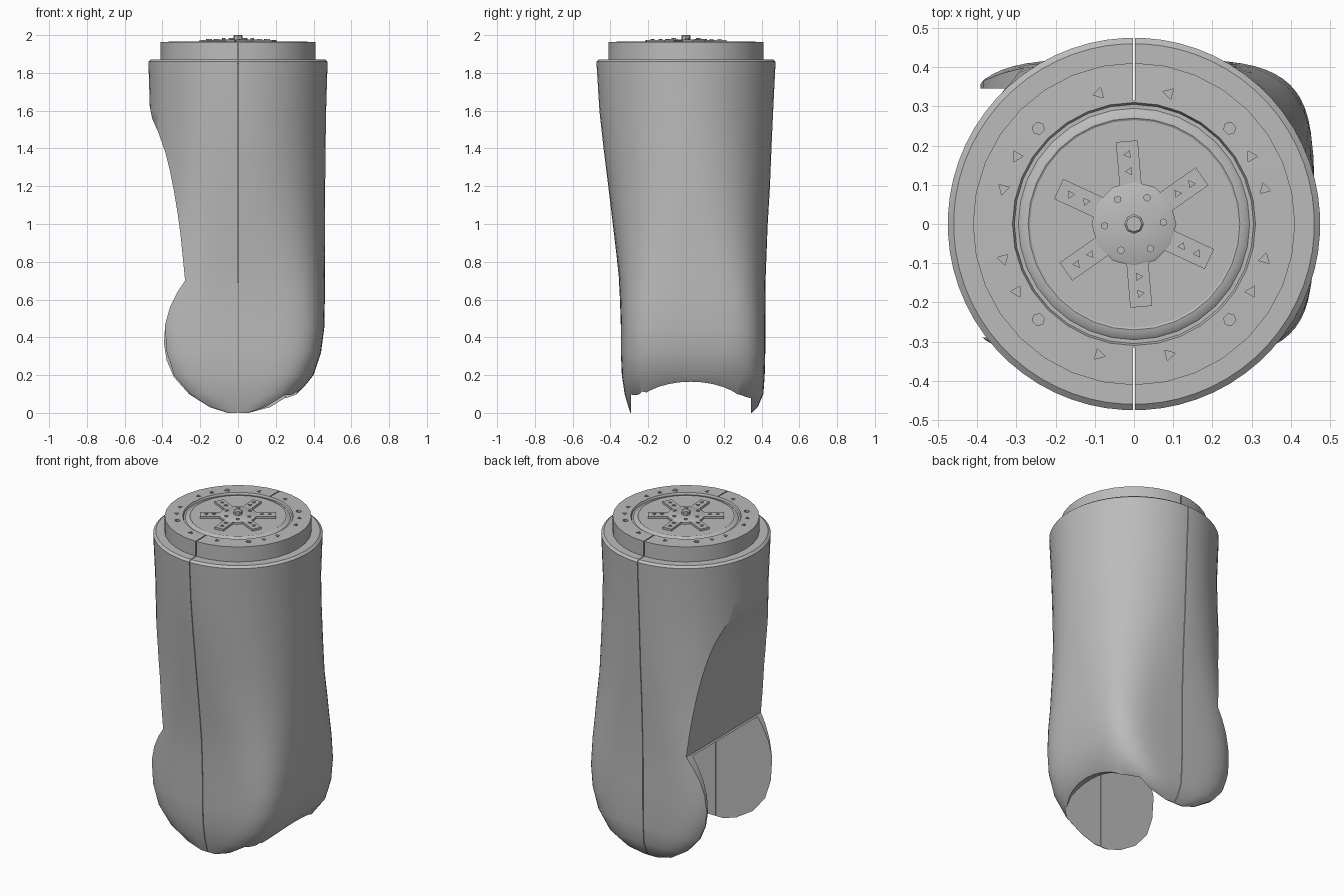
import bpy, bmesh, math
from mathutils import Matrix

if "Cube" in bpy.data.objects:
    bpy.data.objects.remove(bpy.data.objects["Cube"])

grey = bpy.data.materials.new("plain_grey")
grey.use_nodes = True
COLOUR = (0.5, 0.5, 0.5, 1)
grey.diffuse_color = COLOUR
grey.node_tree.nodes["Principled BSDF"].inputs["Base Color"].default_value = COLOUR


def make(name, bm):
    bmesh.ops.recalc_face_normals(bm, faces=bm.faces)
    mesh = bpy.data.meshes.new(name)
    bm.to_mesh(mesh)
    bm.free()
    mesh.materials.append(grey)
    ob = bpy.data.objects.new(name, mesh)
    bpy.context.collection.objects.link(ob)
    return ob


def loft(name, rings):
    """Skin a list of equal rings and close both ends."""
    bm = bmesh.new()
    rows = [[bm.verts.new(p) for p in ring] for ring in rings]
    n = len(rows[0])
    for a, b in zip(rows, rows[1:]):
        for i in range(n):
            j = (i + 1) % n
            bm.faces.new((a[i], a[j], b[j], b[i]))
    bm.faces.new(rows[0])
    bm.faces.new(rows[-1])
    return make(name, bm)


def lathe(name, profile, sides):
    turn = [math.tau * i / sides for i in range(sides)]
    return loft(name, [[(r * math.cos(t), r * math.sin(t), z) for t in turn]
                       for r, z in profile])


def add_box(bm, lo, hi):
    size = [b - a for a, b in zip(lo, hi)]
    mid = [(a + b) / 2 for a, b in zip(lo, hi)]
    bmesh.ops.create_cube(bm, size=1, matrix=Matrix.Translation(mid) @ Matrix.Diagonal((*size, 1)))


def add_prism(bm, radius, angle, z0, z1, size, sides):
    """Small upright prism placed on a circle around the z axis."""
    place = Matrix.Rotation(angle, 4, "Z") @ Matrix.Translation((radius, 0, (z0 + z1) / 2))
    bmesh.ops.create_cone(bm, cap_ends=True, segments=sides, radius1=size, radius2=size,
                          depth=z1 - z0, matrix=place)


def cut(ob, cutter):
    """Subtract the cutter, bake the result and discard the cutter."""
    mod = ob.modifiers.new("cut", "BOOLEAN")
    mod.operation, mod.solver, mod.object = "DIFFERENCE", "EXACT", cutter
    cutter.hide_render = True
    bpy.context.view_layer.update()
    graph = bpy.context.evaluated_depsgraph_get()
    mesh = bpy.data.meshes.new_from_object(ob.evaluated_get(graph))
    ob.modifiers.clear()
    ob.data = mesh
    bpy.data.objects.remove(cutter)


def section(z, half, front, back, power, count=64):
    """Rounded cross-section, from a circle (power 2) to a soft square."""
    ring = []
    for i in range(count):
        t = math.tau * (i + 0.5) / count
        c, s = math.cos(t), math.sin(t)
        x = half * math.copysign(abs(c) ** (2 / power), c)
        y = math.copysign(abs(s) ** (2 / power), s)
        ring.append((x, (front + back) / 2 + y * (back - front) / 2, z))
    return ring


# Main shell: round at the top, squarish and rounded off at the forked end
shell = loft("arm_shell", [section(*row) for row in (
    (0.00, 0.11, -0.295, 0.35, 4.0),
    (0.03, 0.21, -0.305, 0.38, 4.5),
    (0.10, 0.32, -0.325, 0.41, 4.5),
    (0.20, 0.40, -0.34, 0.417, 4.5),
    (0.32, 0.44, -0.345, 0.42, 4.5),
    (0.45, 0.457, -0.345, 0.42, 4.3),
    (0.60, 0.46, -0.35, 0.42, 3.8),
    (0.72, 0.46, -0.356, 0.422, 3.3),
    (0.85, 0.46, -0.37, 0.427, 2.9),
    (1.00, 0.46, -0.388, 0.433, 2.5),
    (1.20, 0.462, -0.412, 0.445, 2.25),
    (1.40, 0.464, -0.437, 0.453, 2.1),
    (1.60, 0.467, -0.459, 0.462, 2.0),
    (1.86, 0.475, -0.475, 0.475, 2.0),
    (1.872, 0.46, -0.46, 0.46, 2.0))])

# Scooped inner side, running down into the round fork ends
scoop = ((-1, 1.64), (-0.47, 1.64), (-0.455, 1.56), (-0.42, 1.48), (-0.385, 1.38), (-0.36, 1.28),
         (-0.34, 1.18), (-0.32, 1.06), (-0.305, 0.95), (-0.29, 0.8), (-0.28, 0.7),
         (-0.32, 0.64), (-0.36, 0.56), (-0.385, 0.47), (-0.392, 0.37), (-0.378, 0.28),
         (-0.34, 0.19), (-0.26, 0.1), (-0.15, 0.03), (-0.04, -0.005), (-0.04, -0.1), (-1, -0.1))
cut(shell, loft("scoop_cutter", [[(x, y, z) for x, z in scoop] for y in (-1, 1)]))

# Hollow for the joint, open towards -x and below, narrower near the fork plates
pocket = ((-1, 0.69), (0.15, 0.69), (0.32, 0.62), (0.41, 0.48), (0.4, 0.33),
          (0.34, 0.165), (0.27, -0.1), (-1, -0.1))
slices = ((-0.29, 0.78), (-0.23, 0.95), (-0.15, 1), (0.2, 1), (0.28, 0.95), (0.345, 0.78))
cut(shell, loft("joint_cutter", [[(x * k if x > 0 else x, y, z) for x, z in pocket]
                                 for y, k in slices]))

# Arched lower edge of the outer wall
turn = [math.tau * i / 32 for i in range(32)]
arch = [(0.025 + 0.31 * math.cos(t), 0.165 * math.sin(t)) for t in turn]
cut(shell, loft("arch_cutter", [[(x, y, z) for y, z in arch] for x in (0, 1)]))

# Top cap with a shallow groove round its middle disc
cap = lathe("top_cap", ((0.411, 1.85), (0.411, 1.964), (0.31, 1.966), (0.305, 1.954),
                        (0.295, 1.954), (0.285, 1.962), (0.27, 1.965), (0.265, 1.962),
                        (0.02, 1.962)), 32)


# Parting line down the front and back
def seam_cutter(half, inner, bottom, top):
    bm = bmesh.new()
    for side in (-1, 1):
        ends = sorted((side * inner, side * 0.6))
        add_box(bm, (-half, ends[0], bottom), (half, ends[1], top))
    return make("seam_cutter", bm)


cut(shell, seam_cutter(0.002, 0.275, -0.1, 1.9))
cut(cap, seam_cutter(0.003, 0.315, 1.84, 2))

# Small sockets round the cap
bm = bmesh.new()
for i in range(24):
    if i % 6 != 0 and i % 4 != 2:
        add_prism(bm, 0.345, math.tau * (i + 6) / 24, 1.945, 1.98, 0.016, 3 if i % 3 else 6)
cut(cap, make("socket_cutter", bm))

# Six-armed boss on the cap
hub = lathe("hub", ((0.108, 1.95), (0.108, 1.974), (0.1, 1.978), (0.02, 1.978)), 12)
pin = lathe("hub_pin", ((0.025, 1.97), (0.025, 1.995), (0.02, 2.0)), 8)
bm, studs = bmesh.new(), bmesh.new()
for i in range(6):
    angle = math.radians(35 + 60 * i)
    start = len(bm.verts)
    add_box(bm, (0.08, -0.028, 1.95), (0.212, 0.028, 1.975))
    bm.verts.ensure_lookup_table()
    bmesh.ops.rotate(bm, verts=bm.verts[start:], matrix=Matrix.Rotation(angle, 3, "Z"))
    for radius in (0.135, 0.178):
        add_prism(studs, radius, angle, 1.97, 1.98, 0.012, 3)
    add_prism(studs, 0.075, angle + 0.5, 1.97, 1.984, 0.01, 6)
make("hub_arms", bm)
make("hub_studs", studs)

# Smooth the rounded parts and keep the edges crisp
for ob in (shell, cap, hub, pin):
    bpy.ops.object.select_all(action="DESELECT")
    ob.select_set(True)
    bpy.context.view_layer.objects.active = ob
    bpy.ops.object.shade_smooth_by_angle(angle=math.radians(30))
